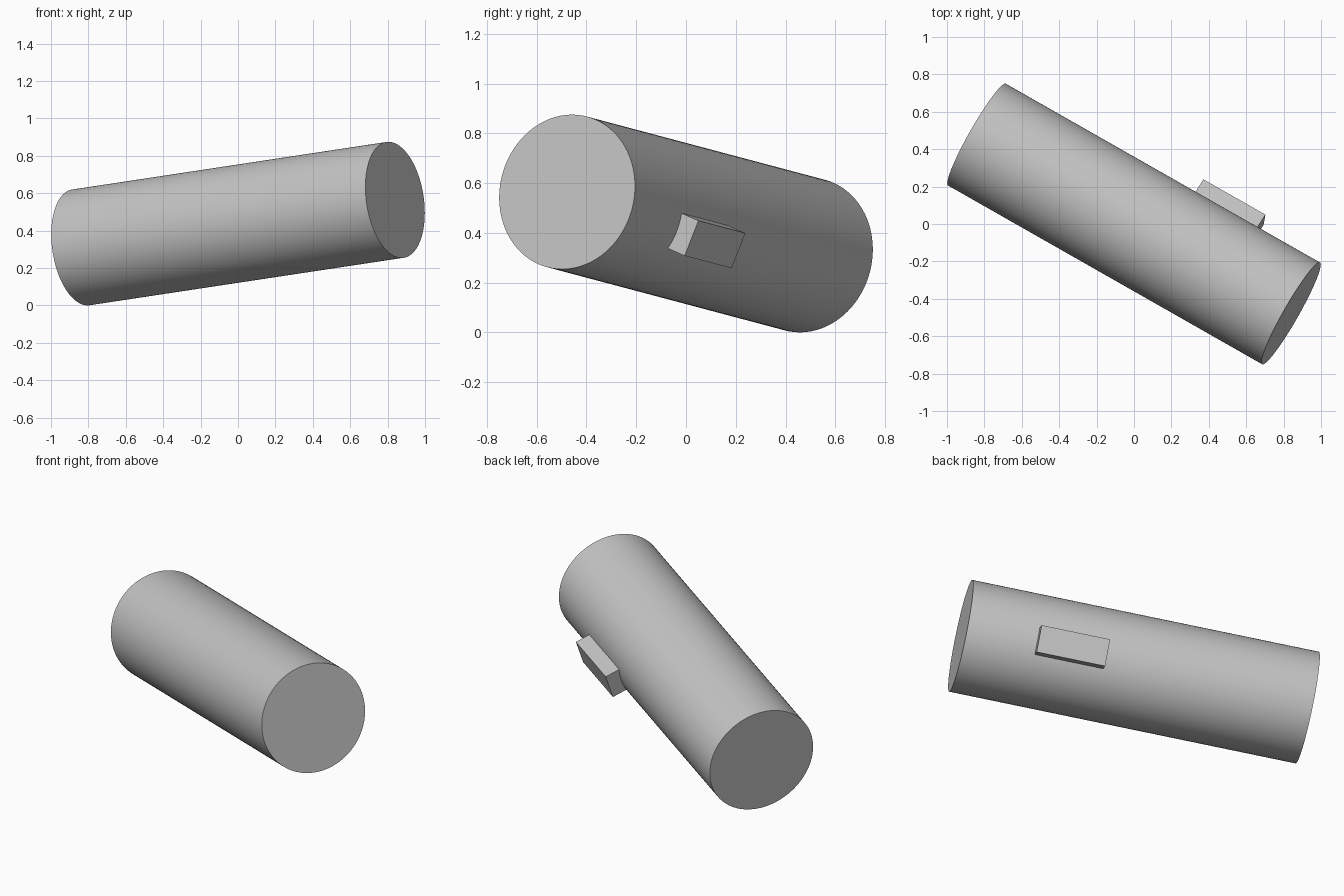
import bpy
from mathutils import Matrix, Vector

if "Cube" in bpy.data.objects:
    bpy.data.objects.remove(bpy.data.objects["Cube"], do_unlink=True)

grey = bpy.data.materials.new("light_grey")
grey.use_nodes = True
colour = (0.55, 0.55, 0.55, 1)
grey.diffuse_color = colour
grey.node_tree.nodes["Principled BSDF"].inputs["Base Color"].default_value = colour

# Tilted frame: along the barrel, up the side, outward from the side
along = Vector((1.68, -0.956, 0.254)).normalized()
up = Vector((0.01, 0.055, 0.14))
up = (up - along * up.dot(along)).normalized()
out = up.cross(along)
frame = Matrix((out, up, along)).transposed().to_4x4()
frame.translation = (0, 0, 0.4375)

RADIUS, LENGTH = 0.313, 1.949


def finish(name, offset, size):
    """Name the new primitive, size it and place it in the tilted frame."""
    obj = bpy.context.object
    obj.name = name
    obj.data.transform(frame @ Matrix.Translation(offset) @ Matrix.Diagonal((*size, 1)))
    obj.data.materials.append(grey)
    return obj


# Closed round barrel
bpy.ops.mesh.primitive_cylinder_add(vertices=96, radius=1, depth=1, location=(0, 0, 0))
finish("barrel", (0, 0, 0), (RADIUS, RADIUS, LENGTH))
bpy.ops.object.shade_smooth_by_angle()

# Rectangular block set into the side, its length along the barrel
OUTER, DEPTH = 0.389, 0.15
bpy.ops.mesh.primitive_cube_add(size=1, location=(0, 0, 0))
finish("side_block", (OUTER - DEPTH / 2, 0, 0.39), (DEPTH, 0.152, 0.385))
